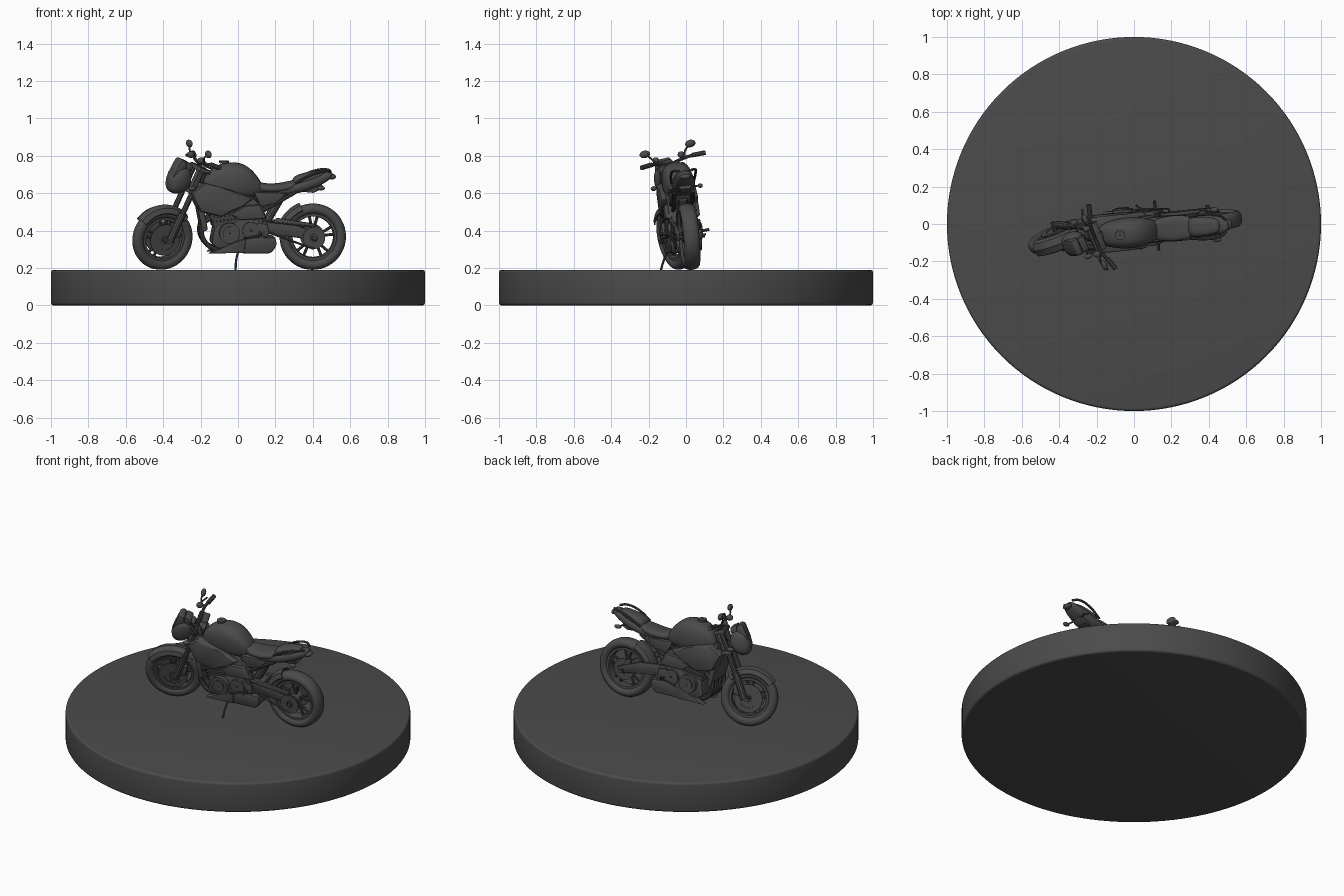
import bpy, bmesh
from math import sin, cos, pi, radians, copysign
from mathutils import Vector, Matrix

SIDES = ((-1, "left"), (1, "right"))
mat = bpy.data.materials.new("dark_grey")
mat.diffuse_color = (0.07, 0.07, 0.07, 1)


def add(name, bm):
    bmesh.ops.recalc_face_normals(bm, faces=bm.faces)
    me = bpy.data.meshes.new(name)
    bm.to_mesh(me)
    bm.free()
    me.materials.append(mat)
    ob = bpy.data.objects.new(name, me)
    bpy.context.collection.objects.link(ob)
    return ob


def skin(rings, wrap=False):
    """Join closed rings of points; wrap the last to the first or cap the ends."""
    bm = bmesh.new()
    vs = [[bm.verts.new(p) for p in r] for r in rings]
    n = len(vs[0])
    for i in range(len(vs) if wrap else len(vs) - 1):
        a, b = vs[i], vs[(i + 1) % len(vs)]
        for j in range(n):
            bm.faces.new((a[j], a[(j + 1) % n], b[(j + 1) % n], b[j]))
    if not wrap:
        bm.faces.new(vs[0])
        bm.faces.new(vs[-1])
    return bm


def sweep(name, profile, c, a0=0, a1=360, seg=64):
    """Turn an (r, y) profile about the y axis through c = (x, y, z)."""
    full = a1 - a0 == 360
    angs = [radians(a0 + (a1 - a0) * i / seg) for i in range(seg + (not full))]
    return add(name, skin([[(c[0] + r * cos(a), c[1] + y, c[2] + r * sin(a)) for r, y in profile] for a in angs], full))


def drum(name, c, r0, r1, hw):
    return sweep(name, [(r0, -hw), (r1, -hw), (r1, hw), (r0, hw)], c, seg=40)


def loft(name, sections, p=0.75):
    """Rounded body through (x, z_low, z_high, half_width) sections."""
    rings = []
    for x, lo, hi, w in sections:
        ring = []
        for k in range(16):
            c, s = cos(k * pi / 8), sin(k * pi / 8)
            ring.append((x, w * copysign(abs(c) ** p, c), (lo + hi) / 2 + (hi - lo) / 2 * copysign(abs(s) ** p, s)))
        rings.append(ring)
    ob = add(name, skin(rings))
    ob.modifiers.new("smooth", "SUBSURF").levels = 2
    return ob


def plate(name, pts, y0, y1, bevel=0.006, scale=1.0):
    """Side outline (x, z) from y0 to y1, with the y1 face scaled."""
    cx, cz = (sum(p[i] for p in pts) / len(pts) for i in (0, 1))
    bm = skin([[(x, y0, z) for x, z in pts],
               [(cx + (x - cx) * scale, y1, cz + (z - cz) * scale) for x, z in pts]])
    bmesh.ops.bevel(bm, geom=bm.edges[:], offset=bevel, segments=2, profile=0.5, affect="EDGES", clamp_overlap=True)
    return add(name, bm)


def tube(name, paths, r):
    cu = bpy.data.curves.new(name, "CURVE")
    cu.dimensions = "3D"
    cu.bevel_depth, cu.bevel_resolution, cu.resolution_u, cu.use_fill_caps = r, 3, 6, True
    for path in paths:
        sp = cu.splines.new("BEZIER")
        sp.bezier_points.add(len(path) - 1)
        for bp, p in zip(sp.bezier_points, path):
            bp.co = p
            bp.handle_left_type = bp.handle_right_type = "AUTO"
    cu.materials.append(mat)
    ob = bpy.data.objects.new(name, cu)
    bpy.context.collection.objects.link(ob)
    return ob


def blob(name, loc, size):
    bm = bmesh.new()
    bmesh.ops.create_uvsphere(bm, u_segments=20, v_segments=12, radius=1,
                              matrix=Matrix.Translation(loc) @ Matrix.Diagonal((*size, 1)))
    return add(name, bm)


def wheel(name, x, z, R, w):
    c, ri = (x, 0, z), R - 0.058
    m, a = (R + ri) / 2, (R - ri) / 2
    sweep(name + "_tire", [(m + a * cos(k * pi / 8), w * copysign(abs(sin(k * pi / 8)) ** 0.8, sin(k * pi / 8)))
                           for k in range(16)], c, seg=72)
    q = w * 0.7
    sweep(name + "_rim", [(ri + 0.006, q), (ri - 0.008, q), (ri - 0.012, 0), (ri - 0.008, -q), (ri + 0.006, -q)], c)
    drum(name + "_hub", c, 0.008, 0.032, w * 0.8)
    tube(name + "_axle", [[(x, -0.085, z), (x, 0.085, z)]], 0.011)
    spokes = []
    for k in range(5):
        for d in (-0.2, 0.2):
            t = k * 2 * pi / 5 + 0.3
            spokes.append([(x + 0.025 * cos(t), 0, z + 0.025 * sin(t)),
                           (x + ri * cos(t + d), 0, z + ri * sin(t + d))])
    tube(name + "_spokes", spokes, 0.008)


def fender(name, c, R, hw, a0, a1):
    outer = [(R - 0.035, -hw), (R - 0.008, -hw * 0.8), (R + 0.004, 0), (R - 0.008, hw * 0.8), (R - 0.035, hw)]
    sweep(name, outer + [(r - 0.006, y * 0.9) for r, y in reversed(outer)], c, a0, a1, 24)


# --- Steered front end ---
wheel("front_wheel", -0.41, 0.36, 0.17, 0.032)
fender("front_fender", (-0.41, 0, 0.36), 0.182, 0.046, 42, 142)
for s, side in SIDES:
    tube(side + "_fork_tube", [[(-0.33, s * 0.06, 0.49), (-0.213, s * 0.06, 0.75)]], 0.015)
    tube(side + "_fork_leg", [[(-0.392, s * 0.06, 0.355), (-0.325, s * 0.06, 0.505)]], 0.02)
    drum(side + "_brake_disc", (-0.41, s * 0.037, 0.36), 0.055, 0.085, 0.003)
    drum(side + "_disc_carrier", (-0.41, s * 0.035, 0.36), 0.02, 0.06, 0.002)
    plate(side + "_caliper", [(-0.365, 0.37), (-0.325, 0.38), (-0.315, 0.44), (-0.35, 0.435)], s * 0.03, s * 0.062)
    tube(side + "_grip", [[(-0.195, s * 0.12, 0.78), (-0.175, s * 0.19, 0.778)]], 0.013)
    tube(side + "_lever", [[(-0.215, s * 0.09, 0.78), (-0.235, s * 0.11, 0.78), (-0.215, s * 0.18, 0.772)]], 0.005)
    tube(side + "_mirror_stem", [[(-0.215, s * 0.085, 0.78), (-0.23, s * 0.10, 0.81), (-0.22, s * 0.13, 0.84)]], 0.005)
    blob(side + "_mirror", (-0.22, s * 0.135, 0.842), (0.015, 0.03, 0.02))
    blob(side + "_reservoir", (-0.235, s * 0.075, 0.795), (0.02, 0.018, 0.018))
    tube(side + "_front_signal_stalk", [[(-0.29, s * 0.05, 0.65), (-0.29, s * 0.095, 0.65)]], 0.005)
    blob(side + "_front_signal", (-0.29, s * 0.1, 0.65), (0.022, 0.014, 0.013))
tube("handlebar", [[(-0.195, s * 0.13, 0.78), (-0.21, s * 0.08, 0.775), (-0.215, 0, 0.76)] for s in (-1, 1)], 0.009)
for name, x, z in (("upper_clamp", -0.215, 0.735), ("lower_clamp", -0.27, 0.62)):
    plate(name, [(x - 0.03, z), (x + 0.035, z - 0.02), (x + 0.04, z), (x - 0.02, z + 0.022)], -0.078, 0.078)
tube("steering_stem", [[(-0.25, 0, 0.62), (-0.195, 0, 0.745)]], 0.022)
loft("headlight", [(-0.395, 0.635, 0.68, 0.03), (-0.38, 0.61, 0.72, 0.055), (-0.34, 0.60, 0.76, 0.068),
                   (-0.295, 0.62, 0.765, 0.062), (-0.265, 0.66, 0.72, 0.04)])
plate("fly_screen", [(-0.385, 0.70), (-0.335, 0.795), (-0.305, 0.79), (-0.30, 0.75), (-0.35, 0.68)], -0.045, 0.045, 0.012)
plate("gauges", [(-0.31, 0.74), (-0.30, 0.785), (-0.265, 0.765), (-0.27, 0.73)], -0.04, 0.04)
front = list(bpy.data.objects)

# --- Rear wheel and drive ---
wheel("rear_wheel", 0.40, 0.368, 0.178, 0.043)
fender("rear_hugger", (0.40, 0, 0.368), 0.192, 0.05, 112, 178)
for s, side in SIDES:
    plate(side + "_swingarm", [(0.09, 0.465), (0.09, 0.41), (0.2, 0.385), (0.42, 0.35), (0.435, 0.385), (0.28, 0.445)],
          s * 0.05, s * 0.07)
tube("swingarm_pivot", [[(0.12, -0.08, 0.435), (0.12, 0.08, 0.435)]], 0.03)
plate("swingarm_bridge", [(0.1, 0.46), (0.1, 0.41), (0.2, 0.40), (0.2, 0.44)], -0.055, 0.055)
drum("rear_brake_disc", (0.40, 0.045, 0.368), 0.025, 0.065, 0.003)
drum("sprocket", (0.40, -0.076, 0.368), 0.02, 0.06, 0.003)
tube("chain", [[(0.12, -0.077, 0.46), (0.4, -0.077, 0.428)], [(0.12, -0.077, 0.41), (0.4, -0.077, 0.309)]], 0.006)
plate("chain_guard", [(0.18, 0.455), (0.2, 0.475), (0.40, 0.445), (0.40, 0.43)], -0.085, -0.066, 0.004)
plate("rear_caliper", [(0.36, 0.39), (0.35, 0.43), (0.385, 0.435), (0.4, 0.4)], 0.035, 0.062)

# --- Engine, exhaust and radiator ---
plate("crankcase", [(-0.15, 0.34), (-0.12, 0.31), (0.08, 0.31), (0.14, 0.36), (0.13, 0.46), (0.0, 0.475), (-0.13, 0.45)],
      -0.08, 0.08, 0.012)
plate("cylinder_block", [(-0.14, 0.42), (0.0, 0.45), (-0.03, 0.6), (-0.18, 0.57)], -0.082, 0.082, 0.008)
for k in range(4):
    x, z = -0.148 - k * 0.01, 0.45 + k * 0.022
    plate("cooling_fin_%d" % k, [(x, z), (x + 0.15, z + 0.02), (x + 0.15, z + 0.028), (x, z + 0.008)], -0.09, 0.09, 0.002)
for s, side in SIDES:
    drum(side + "_crank_cover", (-0.055, s * 0.088, 0.395), 0.005, 0.055, 0.018)
    drum(side + "_cover_cap", (-0.055, s * 0.105, 0.395), 0.003, 0.036, 0.008)
    drum(side + "_gear_cover", (0.06, s * 0.082, 0.41), 0.005, 0.045, 0.012)
plate("radiator", [(-0.235, 0.57), (-0.205, 0.58), (-0.17, 0.41), (-0.2, 0.40)], -0.085, 0.085)
tube("exhaust_headers", [[(-0.15, y, 0.48), (-0.2, y, 0.43), (-0.17, y * 0.9, 0.33), (-0.1, y * 0.7, 0.305), (0.02, y * 0.6, 0.32)]
                         for y in (-0.066, -0.022, 0.022, 0.066)], 0.013)
plate("muffler", [(-0.01, 0.30), (0.01, 0.285), (0.17, 0.285), (0.2, 0.325), (0.195, 0.37), (0.0, 0.375)], -0.085, 0.085, 0.014)
for s, side in SIDES:
    plate(side + "_belly_spoiler", [(-0.17, 0.283), (0.03, 0.285), (0.04, 0.375), (-0.03, 0.345)], s * 0.05, s * 0.093, 0.006, 0.92)

# --- Frame and side panels ---
tube("head_tube", [[(-0.245, 0, 0.61), (-0.195, 0, 0.72)]], 0.032)
for s, side in SIDES:
    plate(side + "_frame_beam", [(-0.23, 0.67), (-0.23, 0.61), (-0.04, 0.52), (0.09, 0.41), (0.15, 0.42), (0.13, 0.53), (0.06, 0.59)],
          s * 0.03, s * 0.075)
    plate(side + "_tank_shroud", [(-0.275, 0.615), (-0.2, 0.665), (-0.05, 0.63), (0.08, 0.575), (0.02, 0.535), (-0.1, 0.475), (-0.22, 0.505)],
          s * 0.05, s * 0.098, 0.008, 0.9)
    plate(side + "_frame_cover", [(-0.06, 0.495), (0.03, 0.545), (0.11, 0.55), (0.15, 0.47), (0.0, 0.46)],
          s * 0.06, s * 0.092, 0.006, 0.88)
    plate(side + "_side_cover", [(0.07, 0.615), (0.26, 0.61), (0.2, 0.55), (0.11, 0.53)], s * 0.03, s * 0.066, 0.006, 0.92)
    tube(side + "_subframe", [[(0.11, s * 0.05, 0.5), (0.3, s * 0.05, 0.61)], [(0.06, s * 0.05, 0.57), (0.32, s * 0.05, 0.63)]], 0.01)
    plate(side + "_peg_plate", [(0.09, 0.45), (0.15, 0.44), (0.16, 0.38), (0.12, 0.37)], s * 0.07, s * 0.088, 0.004)
    tube(side + "_footpeg", [[(0.12, s * 0.08, 0.39), (0.12, s * 0.135, 0.395)]], 0.008)
    tube(side + "_pedal", [[(0.11, s * 0.09, 0.385), (0.04, s * 0.1, 0.37), (0.02, s * 0.12, 0.37)]], 0.006)
plate("battery_box", [(0.08, 0.62), (0.26, 0.62), (0.21, 0.56), (0.1, 0.5)], -0.045, 0.045)
tube("shock", [[(0.15, 0, 0.45), (0.22, 0, 0.57)]], 0.024)
tube("side_stand", [[(0.0, -0.075, 0.32), (-0.02, -0.11, 0.25), (-0.025, -0.135, 0.184)]], 0.006)

# --- Tank, seat and tail ---
loft("fuel_tank", [(-0.195, 0.6, 0.665, 0.035), (-0.175, 0.59, 0.71, 0.055), (-0.12, 0.57, 0.755, 0.075), (-0.05, 0.565, 0.772, 0.085),
                   (0.02, 0.565, 0.765, 0.083), (0.07, 0.575, 0.73, 0.07), (0.11, 0.59, 0.68, 0.052), (0.125, 0.60, 0.65, 0.04)])
drum("tank_cap", (-0.08, 0, 0), 0.004, 0.026, 0.006).data.transform(
    Matrix.Translation((-0.08, 0, 0.769)) @ Matrix.Rotation(pi / 2, 4, "X") @ Matrix.Translation((0.08, 0, 0)))
loft("rider_seat", [(0.085, 0.61, 0.675, 0.045), (0.13, 0.605, 0.652, 0.062), (0.21, 0.605, 0.652, 0.072),
                    (0.28, 0.615, 0.668, 0.066), (0.31, 0.63, 0.675, 0.05)])
loft("passenger_seat", [(0.285, 0.635, 0.68, 0.045), (0.32, 0.64, 0.705, 0.055), (0.40, 0.66, 0.72, 0.05), (0.46, 0.69, 0.728, 0.035)])
loft("tail_cowl", [(0.12, 0.58, 0.62, 0.05), (0.22, 0.588, 0.635, 0.064), (0.32, 0.60, 0.67, 0.064), (0.40, 0.625, 0.695, 0.058),
                   (0.47, 0.66, 0.718, 0.045), (0.505, 0.69, 0.72, 0.03)])
blob("tail_light", (0.5, 0, 0.69), (0.022, 0.03, 0.015))
plate("tail_underside", [(0.3, 0.615), (0.42, 0.655), (0.44, 0.625), (0.4, 0.605)], -0.03, 0.03)
for s, side in SIDES:
    tube(side + "_grab_rail", [[(0.3, s * 0.06, 0.66), (0.38, s * 0.066, 0.705), (0.46, s * 0.055, 0.725), (0.49, s * 0.03, 0.722)]], 0.007)
    tube(side + "_rear_signal_stalk", [[(0.42, s * 0.02, 0.635), (0.43, s * 0.075, 0.635)]], 0.005)
    blob(side + "_rear_signal", (0.435, s * 0.08, 0.635), (0.022, 0.014, 0.012))

# --- Pose: steer the front end, then yaw and lean the whole bike ---
pivot = Vector((-0.195, 0, 0.745))
steer = Matrix.Translation(pivot) @ Matrix.Rotation(radians(19), 4, Vector((0.41, 0, 0.91))) @ Matrix.Translation(-pivot)
pose = (Matrix.Translation((0, -0.003, 0.19)) @ Matrix.Rotation(radians(5), 4, "Z")
        @ Matrix.Rotation(radians(5), 4, "X") @ Matrix.Translation((0, 0, -0.19)))
for ob in list(bpy.data.objects):
    ob.matrix_world = pose @ steer if ob in front else pose

# --- Round display base ---
bm = bmesh.new()
bmesh.ops.create_cone(bm, cap_ends=True, segments=128, radius1=1, radius2=1, depth=0.19, matrix=Matrix.Translation((0, 0, 0.095)))
rim = [e for e in bm.edges if abs(e.verts[0].co.z - e.verts[1].co.z) < 1e-4]
bmesh.ops.bevel(bm, geom=rim, offset=0.015, segments=4, profile=0.5, affect="EDGES")
add("display_base", bm)

bpy.ops.object.select_all(action="SELECT")
bpy.context.view_layer.objects.active = bpy.data.objects["display_base"]
bpy.ops.object.convert(target="MESH")
bpy.ops.object.shade_smooth_by_angle(angle=radians(35))
